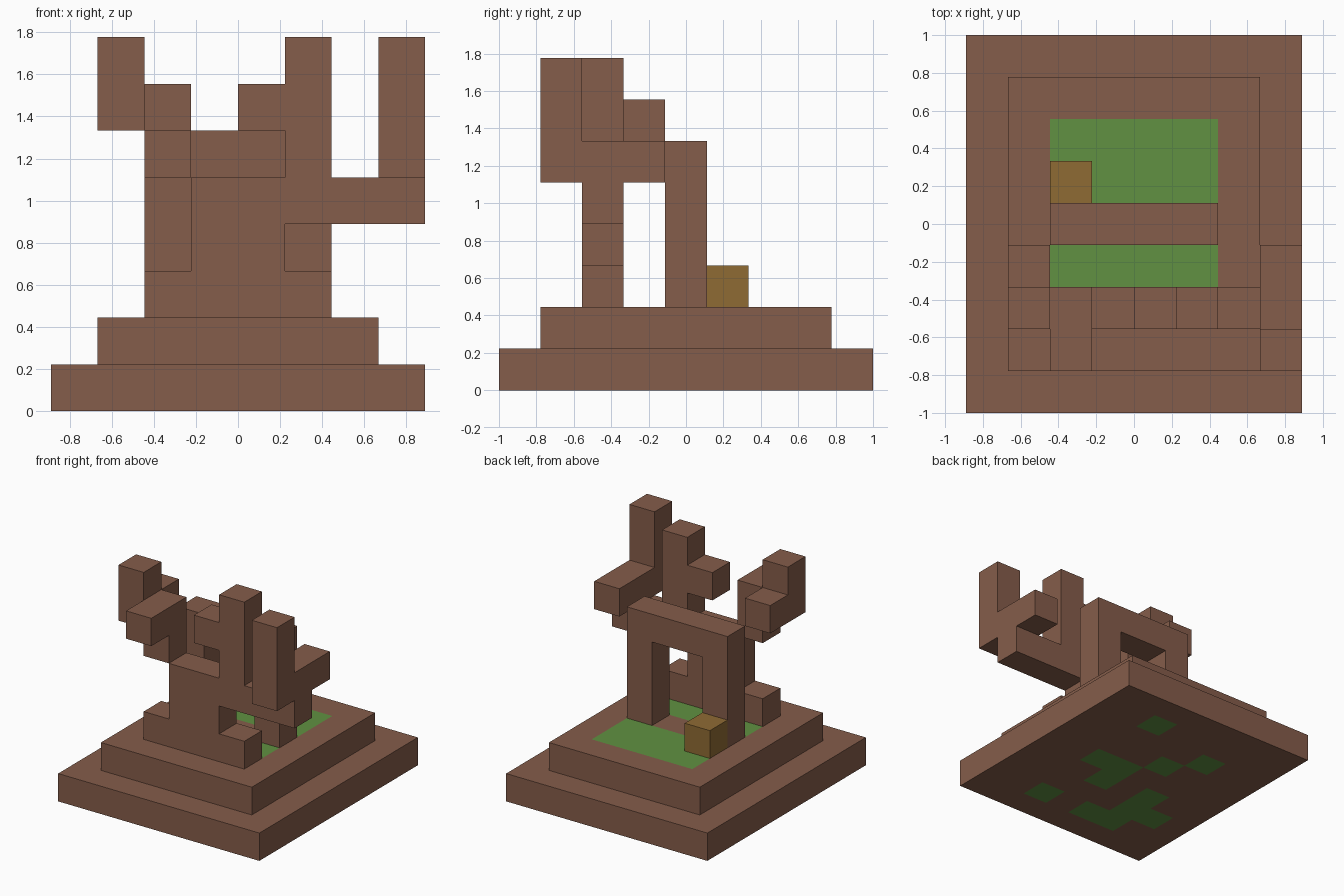
import bpy, bmesh
from itertools import product
from mathutils import Vector

if "Cube" in bpy.data.objects:
    bpy.data.objects.remove(bpy.data.objects["Cube"], do_unlink=True)

UNIT = 2 / 9                      # edge of one cube
SIZE = Vector((8, 9, 0))          # footprint in cubes


def material(name, color):
    m = bpy.data.materials.new(name)
    m.use_nodes = True
    m.diffuse_color = (*color, 1)
    m.node_tree.nodes["Principled BSDF"].inputs["Base Color"].default_value = (*color, 1)
    return m


BROWN = material("brown earth", (0.235, 0.109, 0.069))
GREEN = material("grass green", (0.119, 0.283, 0.054))
OCHRE = material("ochre", (0.275, 0.147, 0.034))


def block(x, y, z):
    """Cells of a box given as inclusive cube index ranges."""
    spans = [v if isinstance(v, tuple) else (v, v) for v in (x, y, z)]
    return set(product(*[range(a, b + 1) for a, b in spans]))


def part(name, *blocks, mats=(BROWN,), rule=None):
    """Skin the outside of a group of cubes; rule(cell, normal) picks a material."""
    cells = set().union(*blocks)
    bm = bmesh.new()
    for cell in sorted(cells):
        for axis, sign in product(range(3), (-1, 1)):
            n = Vector((0, 0, 0))
            n[axis] = sign
            c = Vector(cell)
            if tuple(int(v) for v in c + n) in cells:
                continue
            u, w = Vector((0, 0, 0)), Vector((0, 0, 0))
            u[(axis + 1) % 3] = 0.5
            w[(axis + 2) % 3] = 0.5 * sign
            mid = c + Vector((0.5, 0.5, 0.5)) + n / 2 - SIZE / 2
            ring = [mid - u - w, mid + u - w, mid + u + w, mid - u + w]
            f = bm.faces.new([bm.verts.new(p * UNIT) for p in ring])
            if rule:
                f.material_index = int(rule(cell, n))
    bmesh.ops.remove_doubles(bm, verts=bm.verts, dist=0.001)
    me = bpy.data.meshes.new(name)
    bm.to_mesh(me)
    bm.free()
    for m in mats:
        me.materials.append(m)
    ob = bpy.data.objects.new(name, me)
    bpy.context.collection.objects.link(ob)
    return ob


# Stepped base: green patches underneath, lawns on the upper step
PATCHES = set().union(
    block(5, 7, 0), block(3, 5, 0), block(2, 6, 0), block(5, 1, 0),
    block((4, 5), 4, 0), block(4, 3, 0),
    block(2, (1, 3), 0), block(1, 2, 0), block(3, 1, 0))
LAWN = block((2, 5), 3, 1) | block((2, 5), (5, 6), 1)
part("base_step", block((0, 7), (0, 8), 0), mats=(BROWN, GREEN),
     rule=lambda c, n: n.z < 0 and c in PATCHES)
part("upper_step", block((1, 6), (1, 7), 1), mats=(BROWN, GREEN),
     rule=lambda c, n: n.z > 0 and c in LAWN)

# Archway behind the wall, with a small crate at its foot
part("archway", block(2, 4, (2, 5)), block(5, 4, (2, 5)), block((3, 4), 4, 5))
part("crate", block(2, 5, 2), mats=(OCHRE,))

# Front wall with a long shelf towards the left
part("front_wall", block((2, 5), 2, 2), block((3, 4), 2, 3), block((3, 7), 2, 4))

# Tall pillar with a side stub
part("center_pillar", block(5, 2, (5, 7)), block(4, 2, 6))

# Left branch: a bar along the depth with an upright at the front
part("left_branch", block(7, (1, 3), 5), block(7, 1, (6, 7)))

# Right branch: short stem, forward bar, upright and rear stub
part("right_branch", block(2, 2, 5), block(2, (1, 2), 6),
     block(1, 2, (6, 7)), block(1, 3, 6))
